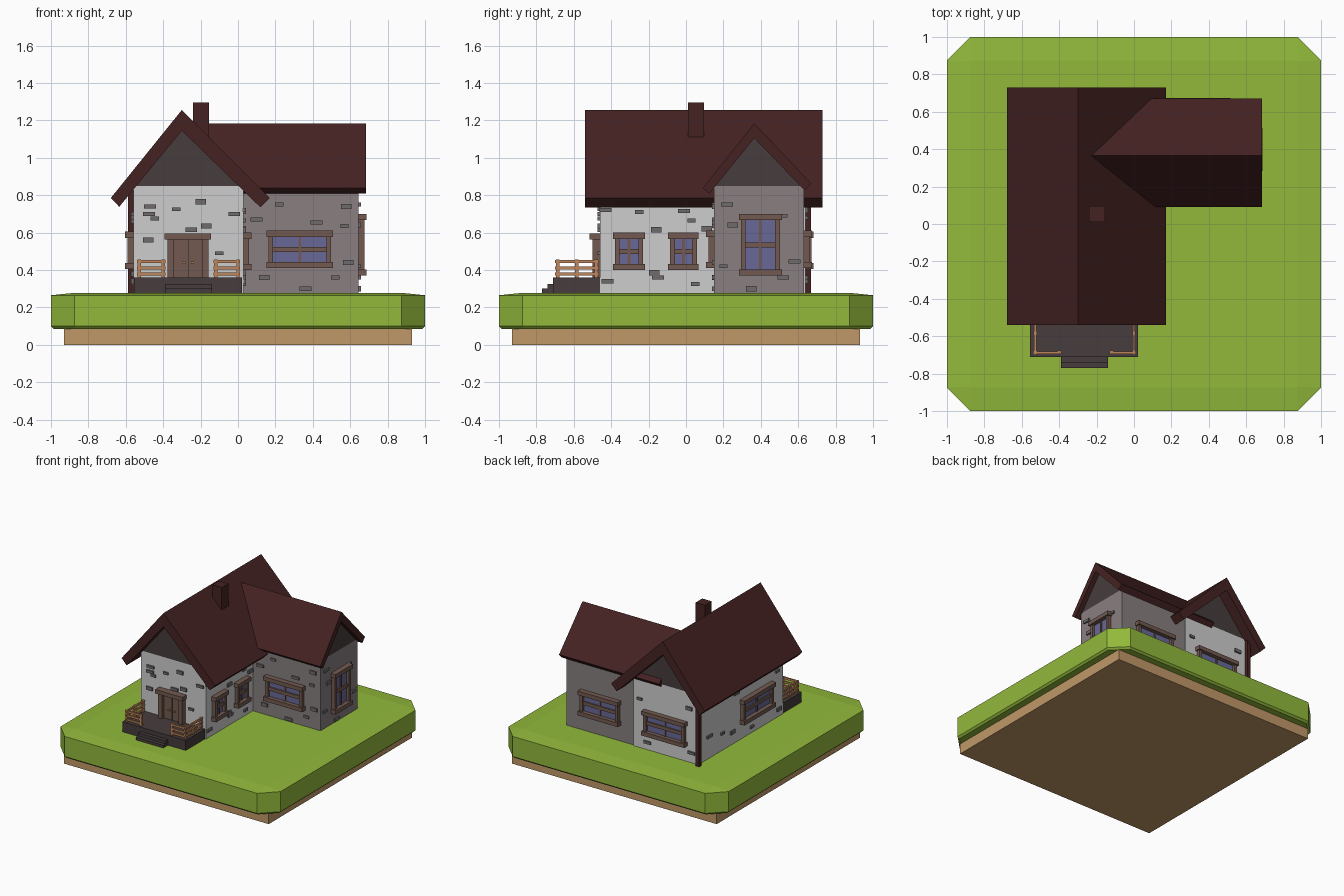
import bpy, bmesh, math
from mathutils import Vector

if "Cube" in bpy.data.objects:
    bpy.data.objects.remove(bpy.data.objects["Cube"])


def mat(name, r, g, b):
    m = bpy.data.materials.new(name)
    lin = [((c / 255 + 0.055) / 1.055) ** 2.4 if c > 10 else c / 3295 for c in (r, g, b)]
    m.diffuse_color = (*lin, 1)
    m.use_nodes = True
    m.node_tree.nodes["Principled BSDF"].inputs["Base Color"].default_value = m.diffuse_color
    return m


GRASS = mat("grass green", 146, 185, 59)
DIRT = mat("earth tan", 192, 152, 104)
WHITE = mat("plaster white", 206, 206, 206)
MAUVE = mat("plaster grey", 136, 127, 128)
ROOF = mat("roof dark red", 69, 34, 34)
CHAR = mat("charcoal", 70, 60, 61)
STONE = mat("stone grey", 112, 107, 109)
FRAME = mat("frame brown", 114, 90, 80)
GLASS = mat("window blue", 104, 104, 152)
WOOD = mat("fence wood", 192, 134, 92)


def finish(name, bm, mats):
    bmesh.ops.recalc_face_normals(bm, faces=bm.faces)
    me = bpy.data.meshes.new(name)
    bm.to_mesh(me)
    bm.free()
    for m in mats:
        me.materials.append(m)
    ob = bpy.data.objects.new(name, me)
    bpy.context.collection.objects.link(ob)
    return ob


def boxes(name, parts):
    """One mesh from many (x0, x1, y0, y1, z0, z1, material) boxes."""
    bm = bmesh.new()
    mats = []
    for *b, m in parts:
        if m not in mats:
            mats.append(m)
        vs = bmesh.ops.create_cube(bm, size=1)["verts"]
        for v in vs:
            v.co = Vector([b[2 * i] if v.co[i] < 0 else b[2 * i + 1] for i in range(3)])
        for f in {f for v in vs for f in v.link_faces}:
            f.material_index = mats.index(m)
    return finish(name, bm, mats)


def prism(name, pts, a, b, axis, m):
    """Extrude a (u, z) profile along y or x from a to b."""
    bm = bmesh.new()
    vs = [bm.verts.new((u, a, z) if axis == "y" else (a, u, z)) for u, z in pts]
    f = bm.faces.new(vs)
    geo = bmesh.ops.extrude_face_region(bm, geom=[f])["geom"]
    d = (0, b - a, 0) if axis == "y" else (b - a, 0, 0)
    bmesh.ops.translate(bm, vec=d, verts=[g for g in geo if isinstance(g, bmesh.types.BMVert)])
    return finish(name, bm, [m])


# Walls: (normal axis, position, outward sign)
FRONT, BACK = ("y", -0.46, -1), ("y", 0.64, 1)
RIGHT, LEFT = ("x", 0.03, 1), ("x", -0.56, -1)
WFRONT, WBACK, WRIGHT = ("y", 0.15, -1), ("y", 0.63, 1), ("x", 0.645, 1)


def on_wall(wall, u0, u1, z0, z1, depth, m):
    axis, p, s = wall
    d = sorted((p - s * 0.005, p + s * depth))
    return (u0, u1, *d, z0, z1, m) if axis == "y" else (*d, u0, u1, z0, z1, m)


def window(name, wall, u0, u1, z0, z1):
    t, c, zm = 0.025, (u0 + u1) / 2, (z0 + z1) / 2
    boxes(name, [on_wall(wall, *p) for p in (
        (u0 + t, u1 - t, z0 + t, z1 - t, 0.009, GLASS),
        (u0, u1, z1 - 0.033, z1, 0.043, FRAME),
        (u0, u1, z0, z0 + 0.033, 0.043, FRAME),
        (u0 + 0.01, u0 + 0.035, z0 + 0.02, z1 - 0.02, 0.03, FRAME),
        (u1 - 0.035, u1 - 0.01, z0 + 0.02, z1 - 0.02, 0.03, FRAME),
        (u0 + 0.03, u1 - 0.03, zm - 0.015, zm + 0.013, 0.02, FRAME),
        (c - 0.007, c + 0.007, z0 + 0.03, z1 - 0.03, 0.017, FRAME))])


def stones(name, wall, spots):
    parts = []
    for i, (u, z) in enumerate(spots):
        w, h = (0.032, 0.022, 0.028)[i % 3], (0.011, 0.010, 0.014)[i % 3]
        parts.append(on_wall(wall, u - w, u + w, z - h, z + h, 0.012, STONE))
    boxes(name, parts)


# Ground: earth slab and chamfered lawn
boxes("earth_base", [(-0.93, 0.93, -0.93, 0.93, 0, 0.1, DIRT)])
bm = bmesh.new()
rings = []
for h, c, z in ((0.985, 0.87, 0.085), (1, 0.875, 0.1), (1, 0.875, 0.265), (0.875, 0.87, 0.278)):
    pts = [(h, -c), (h, c), (c, h), (-c, h), (-h, c), (-h, -c), (-c, -h), (c, -h)]
    rings.append([bm.verts.new((x, y, z)) for x, y in pts])
for lo, hi in zip(rings, rings[1:]):
    for i in range(8):
        j = (i + 1) % 8
        bm.faces.new((lo[i], lo[j], hi[j], hi[i]))
bm.faces.new(rings[0])
bm.faces.new(rings[-1])
finish("lawn", bm, [GRASS])

# House bodies and gables
boxes("main_walls", [(-0.56, 0.03, -0.46, 0.64, 0.27, 0.85, WHITE)])
boxes("wing_walls", [(0.0, 0.645, 0.15, 0.63, 0.27, 0.85, MAUVE)])
prism("main_gable", [(-0.56, 0.85), (0.02, 0.85), (-0.30, 1.16)], -0.46, 0.64, "y", CHAR)
prism("wing_gable", [(0.15, 0.85), (0.62, 0.85), (0.365, 1.12)], -0.1, 0.645, "x", CHAR)

# Roofs: bent slabs, chimney and corner post
prism("main_roof", [(-0.68, 0.785), (-0.30, 1.256), (0.17, 0.785), (0.12, 0.735),
                    (-0.30, 1.145), (-0.635, 0.738)], -0.54, 0.73, "y", ROOF)
prism("wing_roof", [(0.09, 0.838), (0.365, 1.184), (0.67, 0.862), (0.635, 0.825),
                    (0.365, 1.105), (0.125, 0.808)], -0.225, 0.685, "x", ROOF)
boxes("chimney", [(-0.24, -0.155, 0.01, 0.095, 1.0, 1.295, ROOF)])
boxes("corner_post", [(-0.587, -0.555, 0.635, 0.668, 0.27, 0.85, ROOF)])

# Porch with steps
boxes("porch", [(-0.555, 0.022, -0.71, -0.455, 0.27, 0.36, CHAR),
                (-0.39, -0.14, -0.74, -0.70, 0.27, 0.325, CHAR),
                (-0.39, -0.14, -0.77, -0.70, 0.27, 0.30, CHAR)])

# Door with frame, plank line and handle
boxes("door", [on_wall(FRONT, *p) for p in (
    (-0.345, -0.185, 0.36, 0.57, 0.015, FRAME),
    (-0.392, -0.145, 0.562, 0.595, 0.055, FRAME),
    (-0.377, -0.342, 0.36, 0.57, 0.04, FRAME),
    (-0.19, -0.157, 0.36, 0.57, 0.04, FRAME),
    (-0.267, -0.263, 0.36, 0.565, 0.019, CHAR),
    (-0.25, -0.235, 0.435, 0.445, 0.03, WOOD),
    (-0.298, -0.28, 0.435, 0.445, 0.03, WOOD))])


# Porch railings
def railing(name, side_x, front_x):
    parts = []
    x0, x1 = sorted((side_x, front_x))
    for px, py in ((side_x, -0.685), (front_x, -0.685), (side_x, -0.48), (side_x, -0.585)):
        parts.append((px - 0.009, px + 0.009, py - 0.009, py + 0.009, 0.355, 0.455, WOOD))
    for z in (0.378, 0.412, 0.446):
        parts.append((x0 - 0.012, x1 + 0.012, -0.695, -0.683, z - 0.008, z + 0.008, WOOD))
        parts.append((side_x - 0.006, side_x + 0.006, -0.70, -0.465, z - 0.008, z + 0.008, WOOD))
    boxes(name, parts)


railing("left_railing", -0.528, -0.40)
railing("right_railing", 0.0, -0.118)

# Windows
window("right_window_1", RIGHT, -0.39, -0.22, 0.40, 0.60)
window("right_window_2", RIGHT, -0.095, 0.068, 0.40, 0.60)
window("left_window", LEFT, -0.31, 0.10, 0.405, 0.605)
window("back_window", BACK, -0.46, -0.07, 0.405, 0.605)
window("wing_front_window", WFRONT, 0.152, 0.507, 0.41, 0.61)
window("wing_back_window", WBACK, 0.15, 0.515, 0.41, 0.61)
window("wing_right_window", WRIGHT, 0.283, 0.512, 0.37, 0.70)

# Stones set into the plaster
stones("front_stones", FRONT, [(-0.47, 0.74), (-0.33, 0.725), (-0.20, 0.765), (-0.475, 0.70),
                               (-0.445, 0.675), (-0.17, 0.635), (-0.25, 0.615), (-0.10, 0.49),
                               (-0.48, 0.56), (-0.02, 0.70)])
stones("right_stones", RIGHT, [(-0.43, 0.72), (-0.25, 0.71), (-0.16, 0.615), (-0.01, 0.715),
                               (0.03, 0.665), (0.11, 0.62), (-0.15, 0.36), (0.05, 0.325),
                               (-0.17, 0.385), (-0.42, 0.34)])
stones("left_stones", LEFT, [(0.50, 0.46), (0.33, 0.42), (0.20, 0.38), (0.45, 0.70),
                             (-0.38, 0.66), (-0.40, 0.34), (0.15, 0.68), (-0.05, 0.33)])
stones("back_stones", BACK, [(-0.50, 0.36), (-0.03, 0.68), (-0.48, 0.72), (-0.10, 0.34)])
stones("wing_front_stones", WFRONT, [(0.10, 0.67), (0.22, 0.75), (0.58, 0.74), (0.42, 0.655),
                                     (0.57, 0.635), (0.14, 0.36), (0.36, 0.30), (0.52, 0.36),
                                     (0.59, 0.44)])
stones("wing_right_stones", WRIGHT, [(0.22, 0.75), (0.52, 0.69), (0.25, 0.64), (0.58, 0.445),
                                     (0.20, 0.42), (0.35, 0.30), (0.52, 0.36)])
